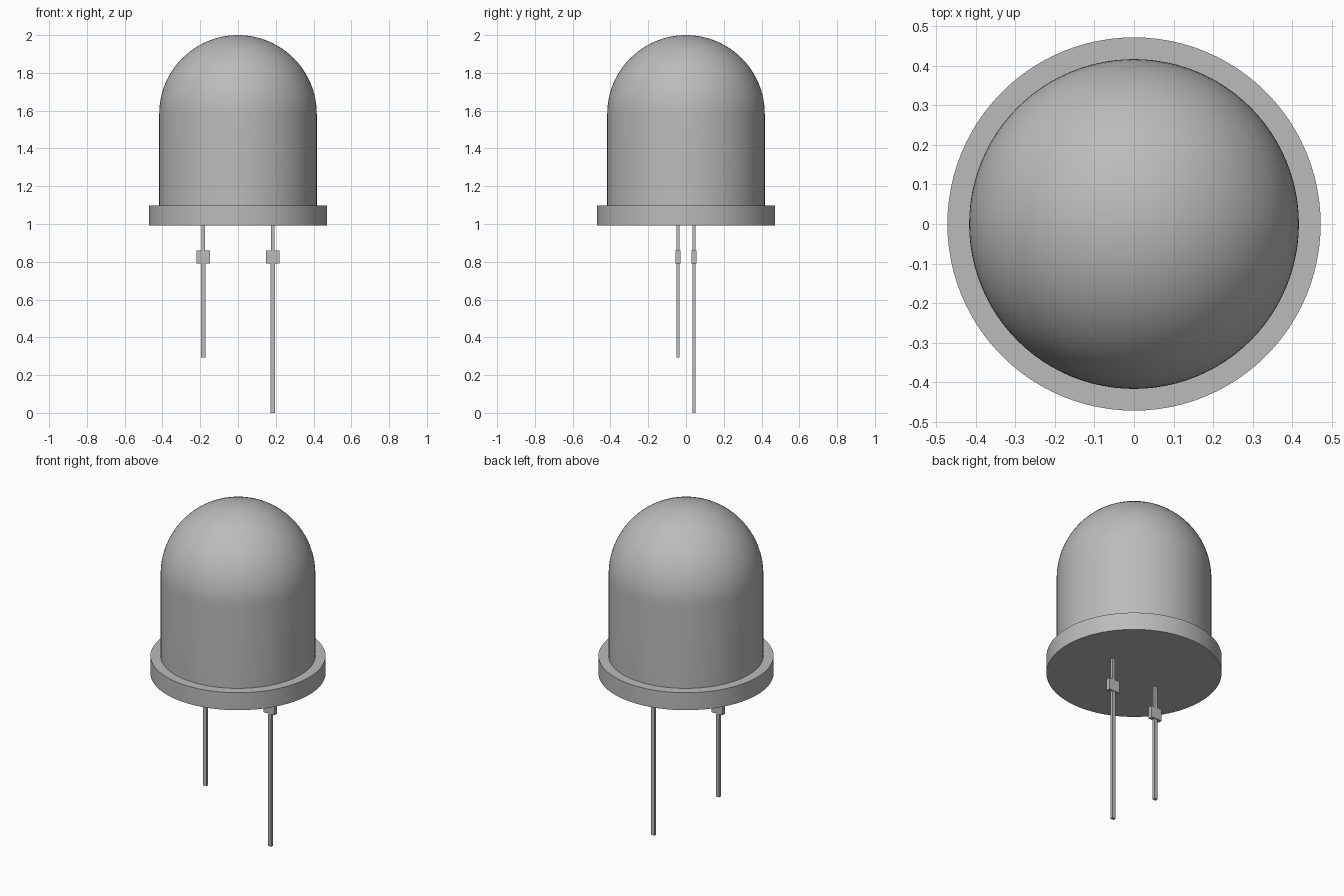
import bpy
import bmesh
import math

cube = bpy.data.objects.get("Cube")
if cube:
    bpy.data.objects.remove(cube, do_unlink=True)

grey = bpy.data.materials.new("plain grey")
grey.use_nodes = True
COLOR = (0.5, 0.5, 0.5, 1)
grey.diffuse_color = COLOR
grey.node_tree.nodes["Principled BSDF"].inputs["Base Color"].default_value = COLOR


def finish(name, bm):
    bmesh.ops.recalc_face_normals(bm, faces=bm.faces)
    mesh = bpy.data.meshes.new(name)
    bm.to_mesh(mesh)
    bm.free()
    mesh.materials.append(grey)
    obj = bpy.data.objects.new(name, mesh)
    bpy.context.collection.objects.link(obj)
    return obj


def lathe(name, profile, steps=96):
    """Spin a (radius, height) profile around the z axis."""
    bm = bmesh.new()
    verts = [bm.verts.new((r, 0, z)) for r, z in profile]
    edges = [bm.edges.new(pair) for pair in zip(verts, verts[1:])]
    bmesh.ops.spin(bm, geom=verts + edges, cent=(0, 0, 0), axis=(0, 0, 1),
                   angle=math.tau, steps=steps)
    bmesh.ops.remove_doubles(bm, verts=bm.verts, dist=0.0001)
    obj = finish(name, bm)
    bpy.ops.object.select_all(action="DESELECT")
    obj.select_set(True)
    bpy.context.view_layer.objects.active = obj
    bpy.ops.object.shade_smooth_by_angle(angle=math.radians(35))


def box(name, center, width, depth, bottom, top):
    bm = bmesh.new()
    bmesh.ops.create_cube(bm, size=1)
    for v in bm.verts:
        v.co.x = center[0] + v.co.x * width
        v.co.y = center[1] + v.co.y * depth
        v.co.z = bottom + (v.co.z + 0.5) * (top - bottom)
    finish(name, bm)


# Lens and rim: flat underside, stepped flange, straight wall and round dome
BASE, RIM_TOP, RIM_R, LENS_R = 0.993, 1.097, 0.472, 0.417
DOME_Z = 2 - LENS_R
STEPS = 24
arc = [math.pi / 2 * i / STEPS for i in range(STEPS + 1)]
dome = [(LENS_R * math.cos(a), DOME_Z + LENS_R * math.sin(a)) for a in arc]
lathe("lens_and_rim", [(0, BASE), (RIM_R, BASE), (RIM_R, RIM_TOP),
                       (LENS_R, RIM_TOP)] + dome)

# Leads: narrow neck, wide tab, then a long pin
for label, side, foot in (("long", 1, 0.0), ("short", -1, 0.294)):
    center = (side * 0.184, side * 0.042)
    box(label + "_lead_neck", center, 0.018, 0.016, 0.86, BASE + 0.01)
    box(label + "_lead_tab", center, 0.07, 0.026, 0.79, 0.86)
    box(label + "_lead_pin", center, 0.022, 0.017, foot, 0.79)
